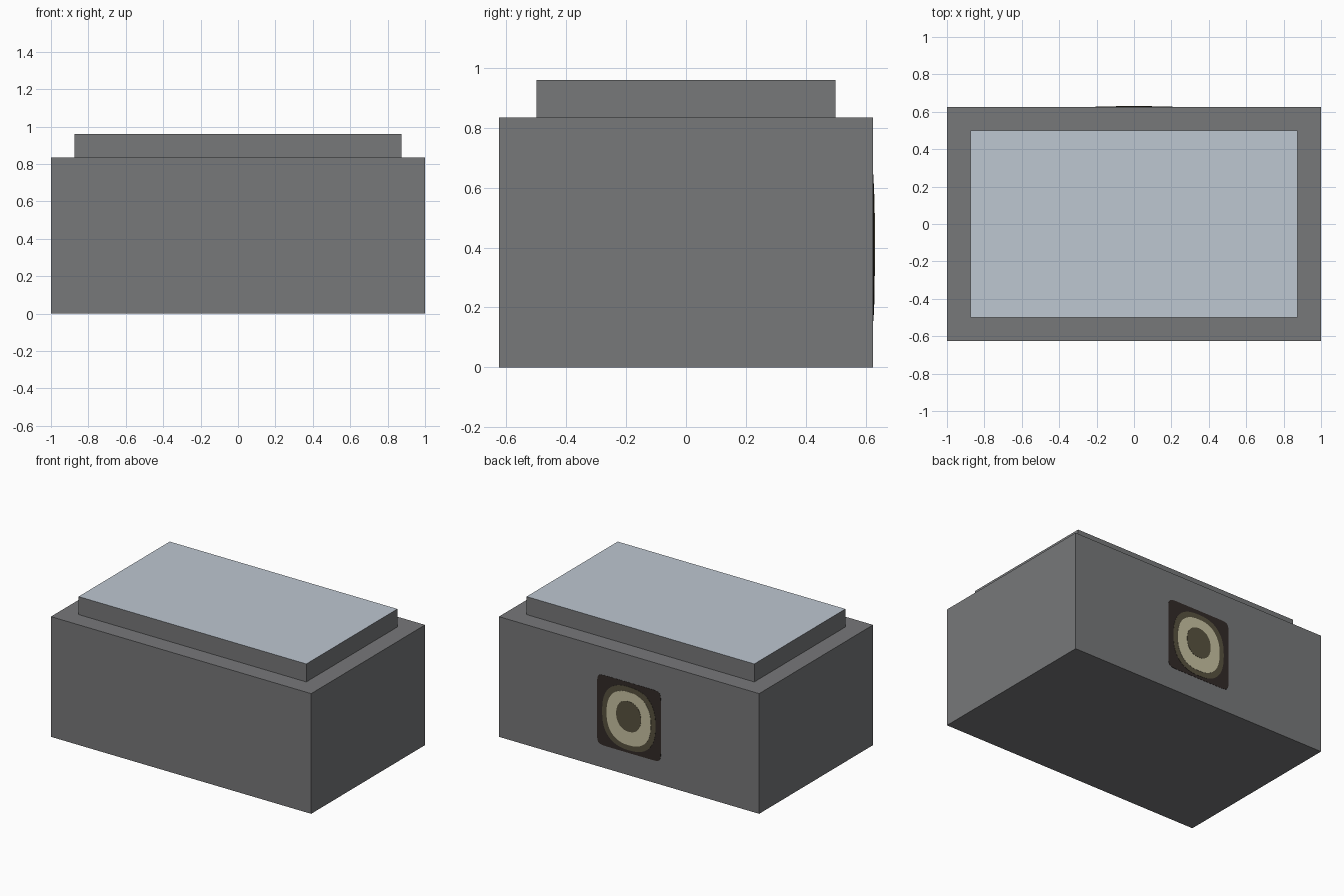
import bpy, bmesh, math

if "Cube" in bpy.data.objects:
    bpy.data.objects.remove(bpy.data.objects["Cube"])


def material(name, rgb):
    m = bpy.data.materials.new(name)
    m.diffuse_color = (*rgb, 1)
    m.use_nodes = True
    m.node_tree.nodes["Principled BSDF"].inputs["Base Color"].default_value = m.diffuse_color
    return m


GREY = material("mid grey", (0.185, 0.188, 0.194))
PALE = material("pale blue grey", (0.51, 0.57, 0.64))
DARK = material("dark brown", (0.032, 0.024, 0.021))
OLIVE = material("dark olive", (0.098, 0.084, 0.05))
CREAM = material("cream", (0.58, 0.54, 0.36))


def finish(name, bm, *mats):
    bmesh.ops.recalc_face_normals(bm, faces=bm.faces)
    me = bpy.data.meshes.new(name)
    bm.to_mesh(me)
    bm.free()
    for m in mats:
        me.materials.append(m)
    ob = bpy.data.objects.new(name, me)
    bpy.context.collection.objects.link(ob)
    return ob


def box(name, hx, hy, z0, z1, *mats):
    bm = bmesh.new()
    bmesh.ops.create_cube(bm, size=1)
    for v in bm.verts:
        v.co = (v.co.x * 2 * hx, v.co.y * 2 * hy, z0 if v.co.z < 0 else z1)
    return finish(name, bm, *mats)


def back_plate(name, hx, hz, cz, power, depth, mat, n=48):
    """Thin superellipse plate on the back face; higher power is squarer."""
    bm = bmesh.new()
    vs = []
    for i in range(n):
        a = 2 * math.pi * i / n
        c, s = math.cos(a), math.sin(a)
        x = hx * math.copysign(abs(c) ** (2 / power), c)
        z = cz + hz * math.copysign(abs(s) ** (2 / power), s)
        vs.append(bm.verts.new((x, 0.625, z)))
    face = bm.faces.new(vs)
    new = bmesh.ops.extrude_face_region(bm, geom=[face])["geom"]
    for v in new:
        if isinstance(v, bmesh.types.BMVert):
            v.co.y += depth
    return finish(name, bm, mat)


# Main body
box("body", 1.0, 0.625, 0, 0.835, GREY)

# Raised slab with a pale upper face
slab = box("top_slab", 0.875, 0.5, 0.835, 0.96, GREY, PALE)
for p in slab.data.polygons:
    if p.normal.z > 0.9:
        p.material_index = 1

# Plain decorative panel on the back, made of nested ovals
back_plate("back_panel", 0.245, 0.245, 0.40, 14, 0.0015, DARK)
back_plate("panel_border", 0.205, 0.22, 0.395, 2.5, 0.003, OLIVE)
back_plate("panel_ring", 0.17, 0.185, 0.395, 2.4, 0.0045, CREAM)
back_plate("panel_centre", 0.095, 0.105, 0.41, 2.2, 0.006, OLIVE)
